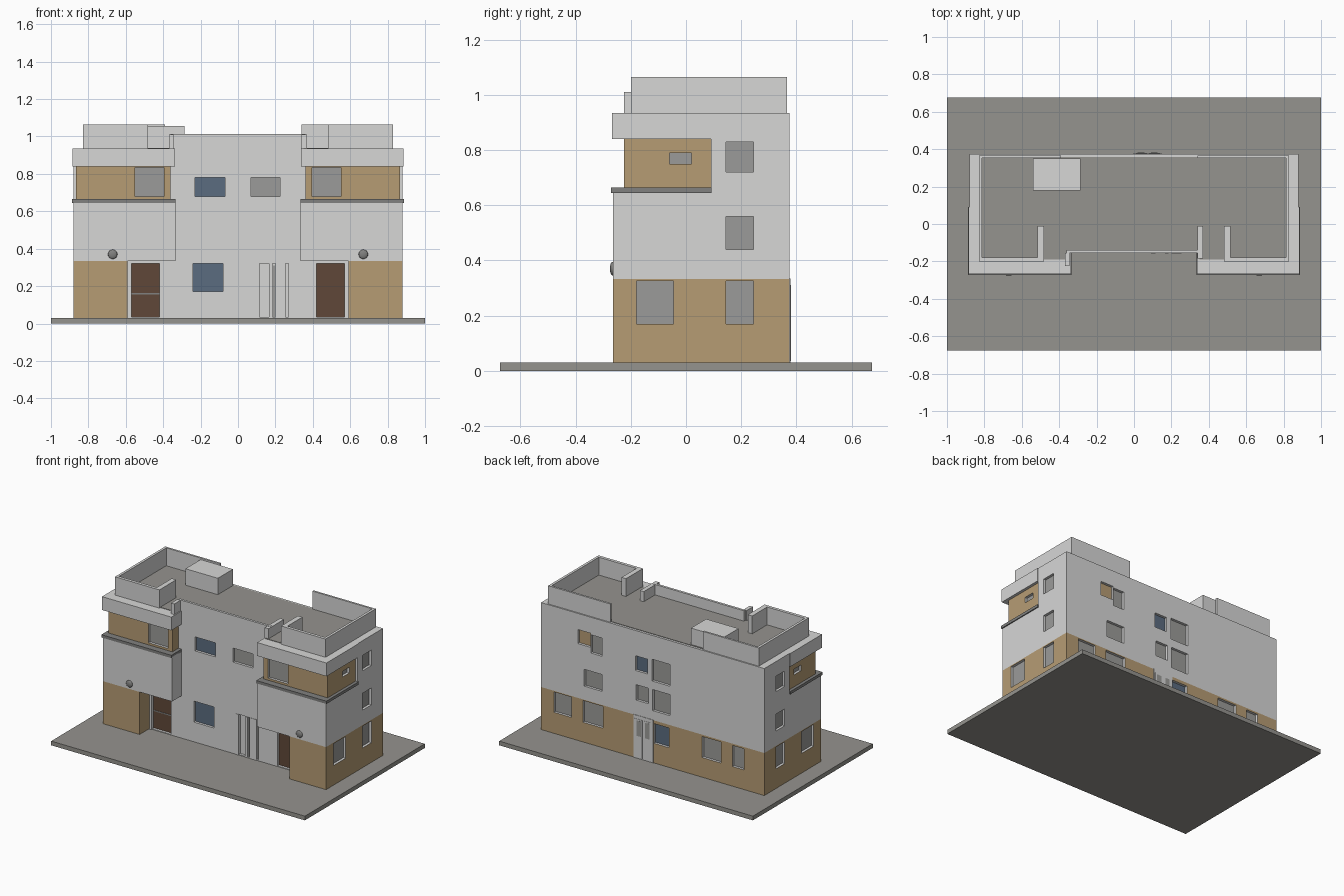
import bpy, bmesh

if "Cube" in bpy.data.objects:
    bpy.data.objects.remove(bpy.data.objects["Cube"])

def material(name, rgb):
    m = bpy.data.materials.new(name)
    m.diffuse_color = (*rgb, 1)
    m.use_nodes = True
    m.node_tree.nodes["Principled BSDF"].inputs["Base Color"].default_value = m.diffuse_color
    return m

WHITE = material("white plaster", (0.68, 0.68, 0.675))
TAN = material("tan cladding", (0.47, 0.335, 0.175))
GREY = material("roof grey", (0.30, 0.293, 0.272))
GLASS = material("grey glass", (0.33, 0.33, 0.32))
BLUE = material("blue glass", (0.105, 0.15, 0.215))
BROWN = material("brown door", (0.115, 0.064, 0.04))
TRIM = material("dark trim", (0.22, 0.22, 0.215))

def finish(name, bm, *mats):
    bmesh.ops.recalc_face_normals(bm, faces=bm.faces)
    me = bpy.data.meshes.new(name)
    bm.to_mesh(me)
    bm.free()
    for m in mats:
        me.materials.append(m)
    ob = bpy.data.objects.new(name, me)
    bpy.context.collection.objects.link(ob)
    return ob

def add_box(bm, x0, x1, y0, y1, z0, z1):
    vs = [bm.verts.new((x, y, z)) for z in (z0, z1)
          for x, y in ((x0, y0), (x1, y0), (x1, y1), (x0, y1))]
    for f in ((3, 2, 1, 0), (4, 5, 6, 7), (0, 1, 5, 4), (1, 2, 6, 5), (2, 3, 7, 6), (3, 0, 4, 7)):
        bm.faces.new([vs[i] for i in f])

def box(name, mat, *ext):
    bm = bmesh.new()
    add_box(bm, *ext)
    return finish(name, bm, mat)

def pair(name, mat, x0, x1, *rest):
    """A box on the right and its mirror on the left."""
    box(name + "_right", mat, x0, x1, *rest)
    box(name + "_left", mat, -x1, -x0, *rest)

def storey(name, half, z0, z1, is_tan):
    """Extrude a mirrored half plan; faces passing is_tan get the cladding."""
    plan = half + [(-x, y) for x, y in reversed(half)]
    bm = bmesh.new()
    base = bm.faces.new([bm.verts.new((x, y, z0)) for x, y in plan])
    top = bmesh.ops.extrude_face_region(bm, geom=[base], use_keep_orig=True)["geom"]
    for v in top:
        if isinstance(v, bmesh.types.BMVert):
            v.co.z = z1
    bmesh.ops.recalc_face_normals(bm, faces=bm.faces)
    for f in bm.faces:
        f.material_index = int(is_tan(f.calc_center_median(), f.normal))
    return finish(name, bm, WHITE, TAN)

# Ground slab
box("ground_slab", GREY, -1, 1, -0.675, 0.675, 0, 0.03)

# Storeys
walls = [
    storey("ground_floor", [(0.88, 0.375), (0.88, -0.265), (0.59, -0.265), (0.59, -0.155)][::-1],
           0.03, 0.333, lambda c, n: abs(n.z) < 0.5 and not (n.y < -0.5 and abs(c.x) < 0.5)),
    storey("first_floor", [(0.335, -0.155), (0.335, -0.265), (0.88, -0.265), (0.88, 0.375)],
           0.333, 0.65, lambda c, n: False),
    storey("second_floor", [(0.36, -0.155), (0.36, -0.225), (0.865, -0.225), (0.865, 0.09),
                            (0.88, 0.09), (0.88, 0.375)],
           0.65, 0.84, lambda c, n: abs(n.z) < 0.5 and abs(c.x) > 0.3 and c.y < 0.08),
    storey("roof_band", [(0.338, -0.155), (0.338, -0.268), (0.885, -0.268), (0.885, 0.09),
                         (0.88, 0.09), (0.88, 0.375)],
           0.84, 0.935, lambda c, n: False),
]

# Openings: cutter boxes plus thin panes at the back of each recess
DEPTH = 0.022
cut = bmesh.new()
count = 0

def opening(side, plane, a0, a1, z0, z1, mat):
    global count
    count += 1
    s = -1 if side in ("front", "left") else 1
    def span(d0, d1):
        p = sorted((plane + s * d0, plane + s * d1))
        return (a0, a1, *p) if side in ("front", "back") else (*p, a0, a1)
    add_box(cut, *span(-DEPTH, 0.02), z0, z1)
    box(f"{side}_pane_{count}", mat, *span(-DEPTH - 0.002, -DEPTH + 0.004), z0, z1)

# Front doors and windows
for s in (-1, 1):
    a, b = sorted((s * 0.42, s * 0.57))
    opening("front", -0.155, a, b, 0.035, 0.32, BROWN)
    a, b = sorted((s * 0.395, s * 0.55))
    opening("front", -0.225, a, b, 0.68, 0.835, GLASS)
opening("front", -0.155, -0.23, -0.07, 0.68, 0.78, BLUE)
opening("front", -0.155, 0.07, 0.225, 0.68, 0.78, GLASS)
opening("front", -0.155, -0.24, -0.08, 0.17, 0.32, BLUE)
opening("front", -0.155, 0.09, 0.27, 0.035, 0.32, WHITE)

# Side windows, same on both sides
for side, s in (("right", 1), ("left", -1)):
    for z0, z1 in ((0.72, 0.83), (0.44, 0.56), (0.17, 0.325)):
        opening(side, s * 0.88, 0.145, 0.245, z0, z1, GLASS)
    opening(side, s * 0.88, -0.18, -0.045, 0.17, 0.325, GLASS)
    opening(side, s * 0.865, -0.06, 0.02, 0.75, 0.79, GLASS)

# Back windows
for a0, a1, z0, z1, mat in (
        (0.49, 0.59, 0.72, 0.82, TAN), (0.40, 0.488, 0.68, 0.81, GLASS),
        (0.04, 0.137, 0.65, 0.755, BLUE), (-0.137, 0.005, 0.61, 0.765, GLASS),
        (0.40, 0.54, 0.43, 0.55, GLASS), (0.035, 0.13, 0.44, 0.55, GLASS),
        (-0.137, 0.0, 0.40, 0.55, GLASS), (0.64, 0.78, 0.18, 0.325, GLASS),
        (0.39, 0.55, 0.17, 0.325, GLASS), (-0.13, -0.01, 0.17, 0.31, BLUE),
        (-0.54, -0.39, 0.17, 0.32, GLASS), (-0.72, -0.63, 0.17, 0.32, GLASS)):
    opening("back", 0.375, a0, a1, z0, z1, mat)

# Cut the openings into the walls
cutter = finish("opening_cutter", cut, WHITE)
cutter.hide_render = True
for w in walls[:3]:
    mod = w.modifiers.new("openings", "BOOLEAN")
    mod.operation = "DIFFERENCE"
    mod.solver = "EXACT"
    mod.object = cutter
bpy.context.view_layer.update()
deps = bpy.context.evaluated_depsgraph_get()
cut_meshes = [bpy.data.meshes.new_from_object(w.evaluated_get(deps)) for w in walls[:3]]
for w, me in zip(walls, cut_meshes):
    w.modifiers.clear()
    w.data = me
bpy.data.objects.remove(cutter)

# Entrance posts and glazing
for i, (x0, x1) in enumerate(((0.09, 0.115), (0.165, 0.185), (0.2, 0.255))):
    box(f"entrance_post_{i}", WHITE, x0, x1, -0.158, -0.135, 0.03, 0.32)
box("entrance_glazing", GLASS, 0.186, 0.199, -0.142, -0.134, 0.03, 0.31)

# Back entrance with two leaves
box("back_entrance_surround", WHITE, -0.005, 0.15, 0.372, 0.378, 0.03, 0.335)
for i, x in enumerate((0.01, 0.08)):
    box(f"back_entrance_glazing_{i}", GLASS, x + 0.01, x + 0.045, 0.374, 0.381, 0.19, 0.3)
    box(f"back_entrance_leaf_{i}", WHITE, x, x + 0.06, 0.374, 0.38, 0.035, 0.31)

# Ledge round each wing under the top storey
pair("wing_ledge", TRIM, 0.335, 0.887, -0.272, 0.092, 0.645, 0.665)

# Door frames
pair("door_frame", WHITE, 0.57, 0.585, -0.162, -0.15, 0.03, 0.325)
box("left_door_rail", TRIM, -0.57, -0.42, -0.139, -0.131, 0.155, 0.163)

# Round wall lamps
for s in (-1, 1):
    bm = bmesh.new()
    bmesh.ops.create_uvsphere(bm, u_segments=16, v_segments=10, radius=0.025)
    for v in bm.verts:
        v.co = (v.co.x + s * 0.67, v.co.y * 0.4 - 0.266, v.co.z + 0.37)
    lamp = finish("wall_lamp", bm, TRIM)
    lamp.data.shade_smooth()

# Roof deck
box("roof_deck", GREY, -0.82, 0.82, -0.15, 0.358, 0.93, 0.938)
pair("wing_deck", GREY, 0.35, 0.82, -0.19, -0.15, 0.93, 0.938)

# Parapets
box("centre_parapet", WHITE, -0.36, 0.36, -0.155, -0.138, 0.93, 1.012)
pair("side_parapet", WHITE, 0.812, 0.83, -0.2, 0.366, 0.93, 1.065)
pair("front_parapet", WHITE, 0.48, 0.82, -0.2, -0.178, 0.93, 1.065)
pair("parapet_return", WHITE, 0.48, 0.515, -0.19, -0.01, 0.93, 1.065)
box("back_parapet_right", WHITE, 0.34, 0.82, 0.352, 0.366, 0.93, 1.065)
box("back_parapet_left", WHITE, -0.82, -0.39, 0.352, 0.366, 0.93, 1.065)
box("inner_return_right", WHITE, 0.34, 0.37, -0.185, -0.01, 0.93, 1.01)
box("inner_return_left", WHITE, -0.37, -0.345, -0.225, -0.155, 0.93, 1.01)

# Roof hatch room
box("roof_room", WHITE, -0.54, -0.285, 0.18, 0.35, 0.93, 1.055)
